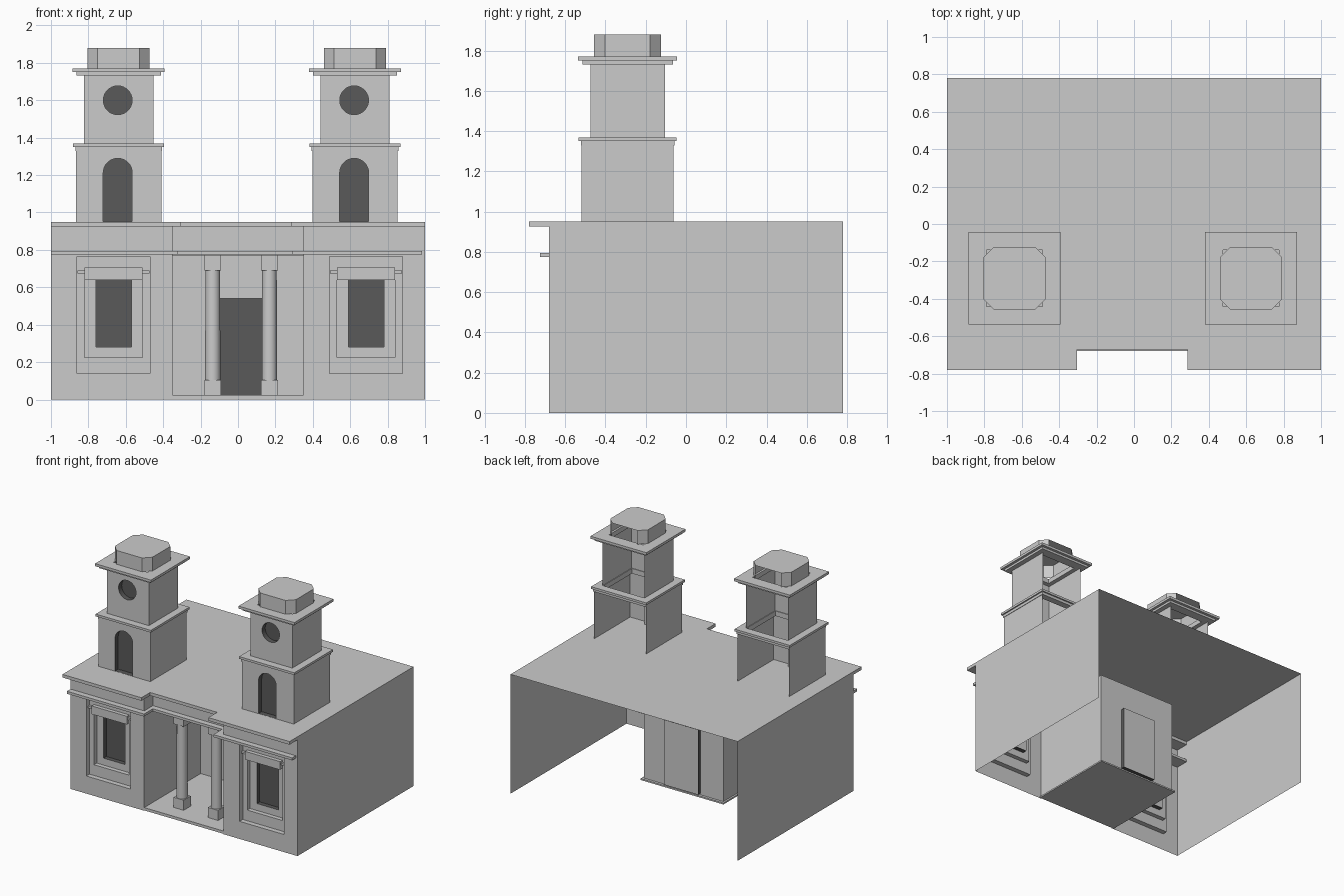
import bpy, bmesh, math
from mathutils import Vector

if "Cube" in bpy.data.objects:
    bpy.data.objects.remove(bpy.data.objects["Cube"])

dark = bpy.data.materials.new("dark_opening")
dark.diffuse_color = (0.1, 0.1, 0.1, 1)
dark.use_nodes = True
dark.node_tree.nodes["Principled BSDF"].inputs["Base Color"].default_value = dark.diffuse_color
grey = bpy.data.materials.new("grey_stone")
grey.diffuse_color = (0.8, 0.8, 0.8, 1)
grey.use_nodes = True
grey.node_tree.nodes["Principled BSDF"].inputs["Base Color"].default_value = grey.diffuse_color


def finish(name, bm, mats=()):
    me = bpy.data.meshes.new(name)
    bm.to_mesh(me)
    bm.free()
    for m in mats:
        me.materials.append(m)
    ob = bpy.data.objects.new(name, me)
    bpy.context.collection.objects.link(ob)
    return ob


def box(name, x, y, z):
    bm = bmesh.new()
    bmesh.ops.create_cube(bm, size=1)
    for v in bm.verts:
        v.co = Vector((a[0] + (c + 0.5) * (a[1] - a[0]) for a, c in zip((x, y, z), v.co)))
    return finish(name, bm)


def quad(name, pts):
    bm = bmesh.new()
    bm.faces.new([bm.verts.new(p) for p in pts])
    return finish(name, bm)


def side(name, x, y, z):
    """Upright sheet facing sideways."""
    return quad(name, [(x, y[0], z[0]), (x, y[1], z[0]), (x, y[1], z[1]), (x, y[0], z[1])])


def rect(x0, x1, z0, z1):
    return [(x0, z0), (x1, z0), (x1, z1), (x0, z1)]


def arc(cx, cz, r, a0, a1, n):
    return [(cx + r * math.cos(a0 + (a1 - a0) * i / n), cz + r * math.sin(a0 + (a1 - a0) * i / n))
            for i in range(n + 1)]


def panel(name, y, outer, holes=()):
    """Flat front sheet at depth y with cut-out openings."""
    bm = bmesh.new()
    edges = []
    for loop in (outer, *holes):
        vs = [bm.verts.new((x, y, z)) for x, z in loop]
        edges += [bm.edges.new((vs[i - 1], vs[i])) for i in range(len(vs))]
    bmesh.ops.triangle_fill(bm, use_beauty=True, use_dissolve=False, edges=edges, normal=(0, -1, 0))
    return finish(name, bm)


def opening(name, loop, y0, y1, pane=True):
    """Reveal running back from y0 to y1, closed by a pane dark in front and grey behind."""
    bm = bmesh.new()
    a, b = ([bm.verts.new((x, y, z)) for x, z in loop] for y in (y0, y1))
    for i in range(len(loop)):
        bm.faces.new((a[i - 1], b[i - 1], b[i], a[i]))
    if pane:
        bm.faces.new(b)
        back = bm.faces.new([bm.verts.new((x, y1 + 0.003, z)) for x, z in reversed(loop)])
        back.material_index = 1
    return finish(name, bm, (dark, grey) if pane else ())


def ring(name, cx, cy, r, hole, z):
    """Square moulding with a square hole."""
    bm = bmesh.new()
    c = [(-1, -1), (1, -1), (1, 1), (-1, 1)]
    L = [[bm.verts.new((cx + s * i, cy + s * j, h)) for i, j in c]
         for s, h in ((r, z[0]), (r, z[1]), (hole, z[1]), (hole, z[0]))]
    for k in range(4):
        for i in range(4):
            bm.faces.new((L[k - 1][i - 1], L[k - 1][i], L[k][i], L[k][i - 1]))
    bmesh.ops.recalc_face_normals(bm, faces=bm.faces)
    return finish(name, bm)


FRONT, BACK, TOP, MID = -0.68, 0.78, 0.95, -0.57

# Roof sheet and outer side walls
quad("roof", [(-1, MID, TOP), (1, MID, TOP), (1, BACK, TOP), (-1, BACK, TOP)])
for s, label in ((-1, "left"), (1, "right")):
    side(label + "_wall", s, (FRONT, BACK), (0, TOP))

    # Front wing with stepped window recess
    wx = 0.01 + s * 0.675
    outer = rect(wx - 0.195, wx + 0.195, 0.14, 0.765)
    inner = rect(wx - 0.155, wx + 0.155, 0.225, 0.70)
    glass = rect(wx - 0.095, wx + 0.095, 0.28, 0.64)
    xa, xb = sorted((s, s * 0.35))
    panel(label + "_wing_front", FRONT, rect(xa, xb, 0, TOP), [outer])
    opening(label + "_window_outer_reveal", outer, FRONT, -0.64, False)
    panel(label + "_window_outer_panel", -0.64, outer, [inner])
    opening(label + "_window_inner_reveal", inner, -0.64, -0.605, False)
    panel(label + "_window_inner_panel", -0.605, inner, [glass])
    opening(label + "_window_pane", glass, -0.605, -0.57)
    box(label + "_window_hood", (wx - 0.155, wx + 0.155), (-0.67, -0.605), (0.64, 0.705))
    box(label + "_window_ledge", (wx - 0.193, wx + 0.193), (-0.66, -0.63), (0.675, 0.69))

    # Wing cornice and string course, returning into the porch
    cx = -0.305 if s < 0 else 0.285
    xa, xb = sorted((s, cx))
    box(label + "_wing_cornice", (xa, xb), (-0.78, MID), (0.925, TOP))
    sx = -0.32 if s < 0 else 0.29
    xa, xb = sorted((s * (1 if s < 0 else 0.985), sx))
    box(label + "_wing_string_course", (xa, xb), (-0.725, MID), (0.775, 0.795))

    # Porch side walls
    side(label + "_porch_wall", s * 0.35, (FRONT, 0.03), (0.012, 0.77))
    side(label + "_porch_return", s * 0.35, (FRONT, MID), (0.77, TOP))

# Porch entablature, ceiling, floor, back wall and door
panel("entablature", MID, rect(-0.35, 0.35, 0.77, TOP))
box("porch_cornice", (-0.305, 0.285), (-0.67, MID), (0.925, TOP))
box("porch_string_course", (-0.32, 0.29), (-0.615, MID), (0.775, 0.795))
quad("porch_ceiling", [(-0.35, MID, 0.77), (0.35, MID, 0.77), (0.35, 0.03, 0.77), (-0.35, 0.03, 0.77)])
box("porch_floor", (-0.35, 0.35), (FRONT, 0.03), (0.012, 0.025))
box("porch_floor_base", (-0.365, 0.365), (-0.675, 0.05), (0, 0.012))
door = rect(-0.15, 0.15, 0.025, 0.54)
panel("porch_back_wall", 0.03, rect(-0.35, 0.35, 0.02, 0.77), [door])
opening("door", door, 0.03, 0.06)

# Columns
for x, label in ((-0.135, "left"), (0.168, "right")):
    y = -0.51
    for part, z in (("base", (0.025, 0.105)), ("capital", (0.69, 0.77))):
        box(f"{label}_column_{part}", (x - 0.045, x + 0.045), (y - 0.045, y + 0.045), z)
    bm = bmesh.new()
    bmesh.ops.create_cone(bm, cap_ends=True, segments=24, radius1=0.041, radius2=0.039, depth=0.585)
    shaft = finish(label + "_column_shaft", bm)
    shaft.location = (x, y, 0.3975)
    bpy.context.view_layer.objects.active = shaft
    shaft.select_set(True)
    bpy.ops.object.shade_smooth_by_angle()
    shaft.select_set(False)

# Towers, open at the back
for cx, label in ((-0.638, "left"), (0.626, "right")):
    cy = -0.29
    ox = cx - 0.005
    arch = [(ox - 0.0775, TOP + 0.001), (ox + 0.0775, TOP + 0.001)] + arc(ox, 1.212, 0.0775, 0, math.pi, 16)
    circle = arc(ox, 1.6, 0.077, 0, 2 * math.pi, 32)[:-1]
    for stage, r, z, hole in (("lower", 0.228, (TOP, 1.33), arch), ("upper", 0.185, (1.365, 1.735), circle)):
        name = f"{label}_tower_{stage}"
        panel(name + "_front", cy - r, rect(cx - r, cx + r, *z), [hole])
        opening(name + "_opening", hole, cy - r, cy - r + 0.04)
        for s in (-1, 1):
            side(f"{name}_side_{'left' if s < 0 else 'right'}", cx + s * r, (cy - r, cy + r), z)
    ring(label + "_tower_lower_bed", cx, cy, 0.232, 0.18, (1.328, 1.35))
    ring(label + "_tower_lower_cornice", cx, cy, 0.243, 0.18, (1.35, 1.368))
    ring(label + "_tower_upper_bed", cx, cy, 0.225, 0.15, (1.732, 1.75))
    ring(label + "_tower_upper_cornice", cx, cy, 0.246, 0.15, (1.75, 1.77))

    # Chamfered drum with flat lid and no back face
    r, c = 0.166, 0.112
    oct_pts = [(-c, r), (-r, c), (-r, -c), (-c, -r), (c, -r), (r, -c), (r, c), (c, r)]
    bm = bmesh.new()
    lo, hi = ([bm.verts.new((cx + i, cy + j, z)) for i, j in oct_pts] for z in (1.77, 1.88))
    for i in range(7):
        bm.faces.new((lo[i], lo[i + 1], hi[i + 1], hi[i]))
    bm.faces.new(hi)
    finish(label + "_tower_drum", bm)
